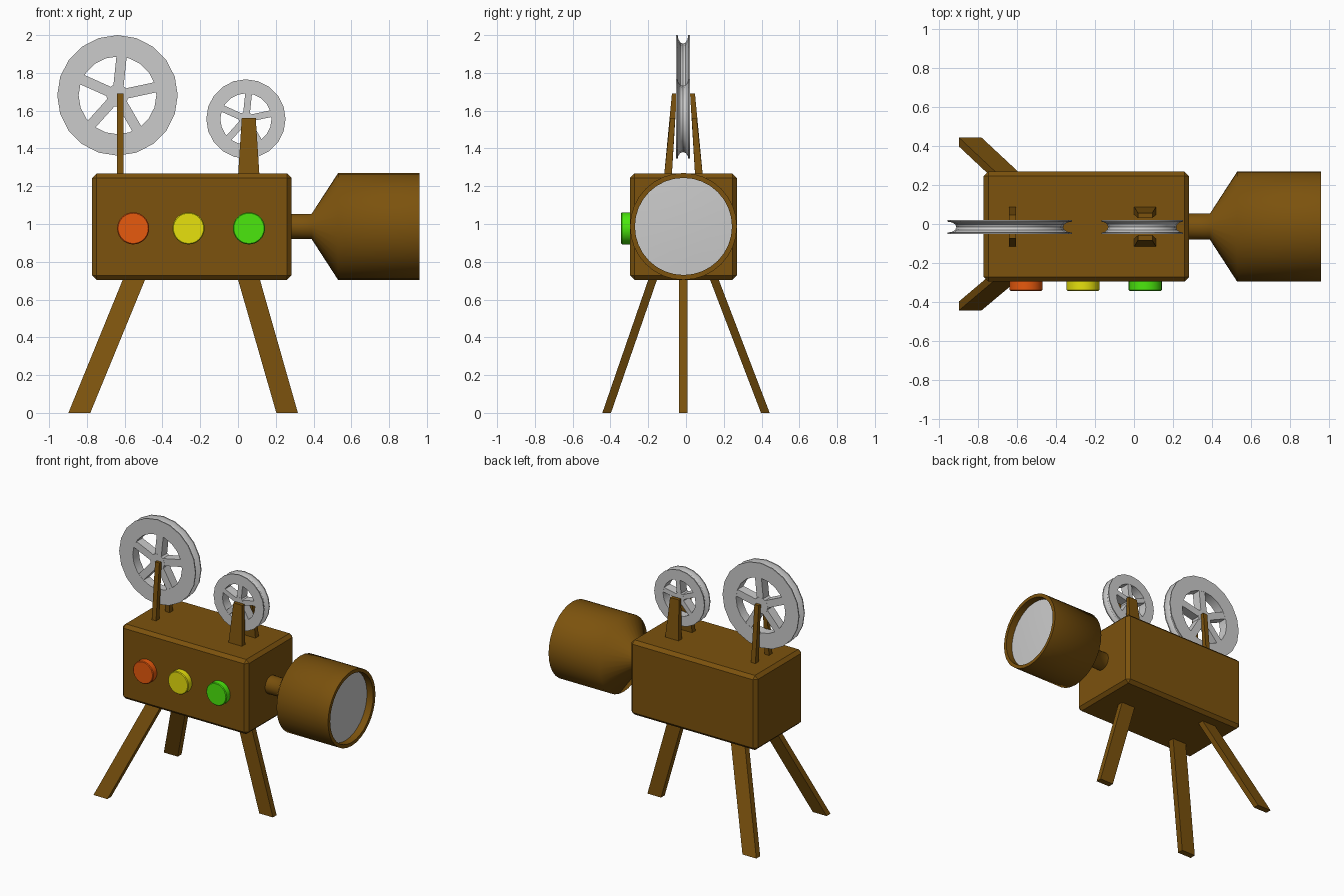
import bpy, bmesh
from math import sin, cos, pi, radians
from mathutils import Vector, Matrix

if "Cube" in bpy.data.objects:
    bpy.data.objects.remove(bpy.data.objects["Cube"])

YC, ZC = -0.0135, 0.987   # body centre line


def material(name, rgb):
    m = bpy.data.materials.new(name)
    m.diffuse_color = (*rgb, 1)
    m.use_nodes = True
    m.node_tree.nodes["Principled BSDF"].inputs["Base Color"].default_value = m.diffuse_color
    return m


BROWN = material("brown", (0.2, 0.085, 0.004))
ORANGE = material("orange", (0.8, 0.1, 0.004))
YELLOW = material("yellow", (0.8, 0.75, 0.004))
GREEN = material("green", (0.07, 0.8, 0.004))


def finish(name, bm, mat=None, smooth=None):
    bmesh.ops.recalc_face_normals(bm, faces=bm.faces)
    me = bpy.data.meshes.new(name)
    bm.to_mesh(me)
    bm.free()
    ob = bpy.data.objects.new(name, me)
    bpy.context.collection.objects.link(ob)
    if mat:
        me.materials.append(mat)
    if smooth:
        bpy.ops.object.select_all(action='DESELECT')
        ob.select_set(True)
        bpy.context.view_layer.objects.active = ob
        bpy.ops.object.shade_smooth_by_angle(angle=radians(smooth))
    return ob


def add_prism(bm, low, high):
    """Tapered block; each end is (x0, x1, y0, y1, z)."""
    rings = []
    for x0, x1, y0, y1, z in (low, high):
        rings.append([bm.verts.new(p) for p in
                      ((x0, y0, z), (x1, y0, z), (x1, y1, z), (x0, y1, z))])
    a, b = rings
    bm.faces.new(a[::-1])
    bm.faces.new(b)
    for i in range(4):
        j = (i + 1) % 4
        bm.faces.new((a[i], a[j], b[j], b[i]))
    return a + b


def add_lathe(bm, profile, axis, centre, segs, closed=False):
    """Turn (along, radius) points around the x or y axis."""
    c = Vector(centre)
    rings = []
    for k in range(segs):
        t = 2 * pi * k / segs
        ring = []
        for a, r in profile:
            u, v = r * cos(t), r * sin(t)
            ring.append(bm.verts.new(c + Vector((a, u, v) if axis == 'x' else (u, a, v))))
        rings.append(ring)
    n = len(profile)
    for k in range(segs):
        p, q = rings[k], rings[(k + 1) % segs]
        for i in range(n if closed else n - 1):
            j = (i + 1) % n
            bm.faces.new((p[i], p[j], q[j], q[i]))
    # weld the points that fall on the axis
    bmesh.ops.remove_doubles(bm, verts=[v for r in rings for v in r], dist=1e-5)


def prism(name, low, high):
    bm = bmesh.new()
    add_prism(bm, low, high)
    return finish(name, bm, BROWN)


def lathe(name, profile, axis, centre, segs, mat=None, smooth=60):
    bm = bmesh.new()
    add_lathe(bm, profile, axis, centre, segs)
    return finish(name, bm, mat, smooth)


# Camera body with softened edges
bm = bmesh.new()
add_prism(bm, (-0.772, 0.283, YC - 0.283, YC + 0.283, 0.704),
          (-0.772, 0.283, YC - 0.283, YC + 0.283, 1.268))
bmesh.ops.bevel(bm, geom=bm.edges[:], offset=0.024, segments=1, affect='EDGES')
finish("body", bm, BROWN)

# Lens neck, flare and hood, with a recessed glass
lathe("lens_housing", [(0.27, 0), (0.27, 0.067), (0.39, 0.067), (0.53, 0.283),
                       (0.96, 0.283), (0.96, 0.257), (0.905, 0.257), (0.88, 0)],
      'x', (0, YC, ZC), 32, BROWN)
lathe("lens_glass", [(0.908, 0.257), (0.914, 0.15), (0.917, 0)], 'x', (0, YC, ZC), 32)

# Three buttons on the front
for label, x, mat in (("orange", -0.555, ORANGE), ("yellow", -0.262, YELLOW), ("green", 0.058, GREEN)):
    lathe(label + "_button", [(-0.28, 0), (-0.28, 0.085), (-0.338, 0.085), (-0.343, 0.08), (-0.343, 0)],
          'y', (x, 0, 0.977), 32, mat, 30)

# Tripod legs
prism("front_leg", (0.203, 0.317, -0.036, 0.008, 0), (-0.004, 0.112, -0.036, 0.008, 0.72))
for s, side in ((-1, "right"), (1, "left")):
    top = YC + s * 0.158
    prism("rear_leg_" + side, (-0.898, -0.782, s * 0.42 - 0.023, s * 0.42 + 0.023, 0),
          (-0.604, -0.486, top - 0.023, top + 0.023, 0.72))

# Tapered brackets on both sides of each reel
for label, x0, x1, taper, zt, yt in (("large", -0.641, -0.605, 0.0, 1.69, 0.047),
                                     ("small", 0.0, 0.114, 0.02, 1.56, 0.056)):
    for s, side in ((-1, "front"), (1, "back")):
        lo = sorted((YC + s * 0.062, YC + s * 0.103))
        hi = sorted((YC + s * (yt - 0.012), YC + s * (yt + 0.014)))
        prism(f"{label}_reel_bracket_{side}", (x0, x1, *lo, 1.25),
              (x0 + taper, x1 - taper, *hi, zt))


# Film reels: grooved rim, hub and five spokes
def reel(name, x, z, radius, groove):
    c, h = Vector((x, -0.016, z)), 0.036
    rin = radius * 0.645
    bm = bmesh.new()
    rim = [(-h, rin), (-h, radius)]
    for i in range(7):
        t = pi * i / 6
        rim.append((-0.028 * cos(t), radius - groove * sin(t)))
    rim += [(h, radius), (h, rin)]
    add_lathe(bm, rim, 'y', c, 20, closed=True)
    hub = radius * 0.19
    add_lathe(bm, [(-h, 0), (-h, hub), (h, hub), (h, 0)], 'y', c, 10)
    w = radius * 0.085
    for k in range(5):
        verts = add_prism(bm, (-w, w, -h + 0.001, h - 0.001, hub * 0.7),
                          (-w, w, -h + 0.001, h - 0.001, rin * 1.03))
        turn = Matrix.Rotation(radians(90 - 12 - 72 * k), 4, 'Y')
        bmesh.ops.transform(bm, matrix=Matrix.Translation(c) @ turn, verts=verts)
    finish(name, bm, None, 30)


reel("large_reel", -0.638, 1.681, 0.319, 0.045)
reel("small_reel", 0.042, 1.556, 0.21, 0.035)
